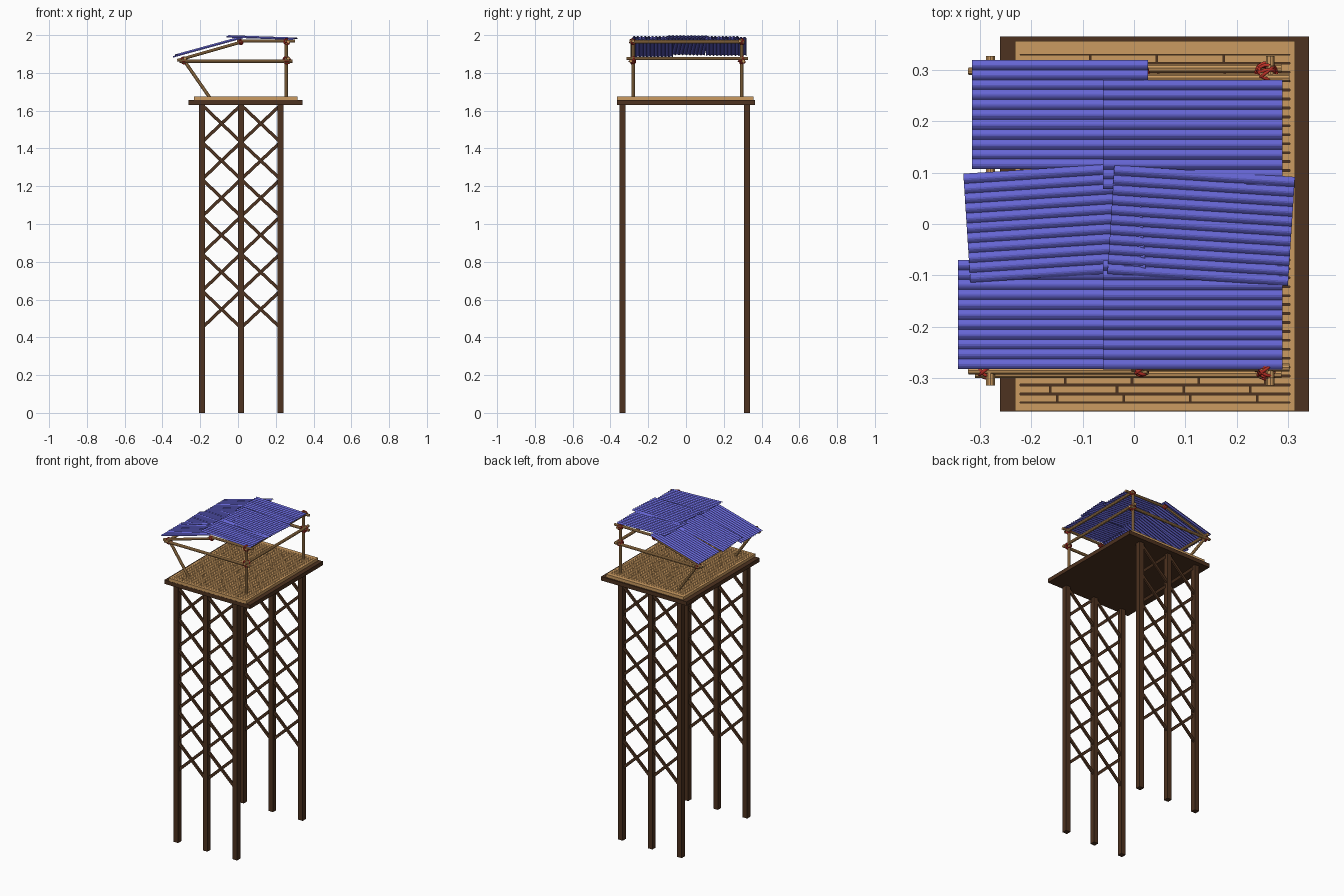
import bpy, bmesh, math, random
from mathutils import Vector, Matrix

if "Cube" in bpy.data.objects:
    bpy.data.objects.remove(bpy.data.objects["Cube"])

random.seed(4)


def material(name, rgb):
    m = bpy.data.materials.new(name)
    m.diffuse_color = (*rgb, 1)
    m.use_nodes = True
    m.node_tree.nodes["Principled BSDF"].inputs["Base Color"].default_value = m.diffuse_color
    return m


DARK = material("dark_wood", (0.075, 0.032, 0.014))
PALE = material("pale_wood", (0.60, 0.33, 0.12))
ROPE = material("red_rope", (0.50, 0.03, 0.02))
BLUE = material("blue_sheet", (0.13, 0.13, 0.65))


def finish(bm, name, mat, smooth=False):
    bmesh.ops.recalc_face_normals(bm, faces=bm.faces)
    me = bpy.data.meshes.new(name)
    bm.to_mesh(me)
    bm.free()
    me.materials.append(mat)
    for p in me.polygons:
        p.use_smooth = smooth
    ob = bpy.data.objects.new(name, me)
    bpy.context.collection.objects.link(ob)
    return ob


def add_box(bm, lo, hi):
    lo, hi = Vector(lo), Vector(hi)
    mat = Matrix.Translation((lo + hi) / 2) @ Matrix.Diagonal((*(hi - lo), 1))
    bmesh.ops.create_cube(bm, size=1, matrix=mat)


def box(name, lo, hi, mat):
    bm = bmesh.new()
    add_box(bm, lo, hi)
    return finish(bm, name, mat)


def pole(name, a, b, r=0.009):
    a, b = Vector(a), Vector(b)
    d = b - a
    mat = Matrix.Translation((a + b) / 2) @ d.to_track_quat('Z', 'Y').to_matrix().to_4x4()
    bm = bmesh.new()
    bmesh.ops.create_cone(bm, cap_ends=True, segments=10, radius1=r, radius2=r,
                          depth=d.length, matrix=mat)
    return finish(bm, name, PALE)


# Tower legs and cross bracing on the front and back
LEG_X = (-0.19, 0.016, 0.225)
Z0, Z1, N = 0.45, 1.63, 6
for side, y in (("front", -0.337), ("back", 0.322)):
    for i, x in enumerate(LEG_X):
        box(f"{side}_leg_{i}", (x - .016, y - .016, 0), (x + .016, y + .016, 1.64), DARK)
    bm = bmesh.new()
    h = (Z1 - Z0) / N
    for xa, xb in zip(LEG_X, LEG_X[1:]):
        for k in range(N):
            for s in (1, -1):
                mid = Vector(((xa + xb) / 2, y + s * 0.005, Z0 + (k + .5) * h))
                ang = math.atan2(h, xb - xa) * s
                mat = (Matrix.Translation(mid) @ Matrix.Rotation(-ang, 4, 'Y')
                       @ Matrix.Diagonal((math.hypot(h, xb - xa), 0.011, 0.017, 1)))
                bmesh.ops.create_cube(bm, size=1, matrix=mat)
    finish(bm, f"{side}_cross_braces", DARK)

# Platform slab and the dark bed under the planks
box("platform_slab", (-.261, -.366, 1.631), (.341, .366, 1.656), DARK)
box("plank_bed", (-.225, -.355, 1.65), (.307, .34, 1.669), DARK)

# Deck rim and staggered planks
bm = bmesh.new()
zb, zt = 1.65, 1.675
X0, X1, Y0, Y1 = -0.222, 0.304, -0.349, 0.331
add_box(bm, (-.232, -.365, zb), (.314, Y0, zt))
add_box(bm, (-.232, Y1, zb), (.314, .357, zt))
add_box(bm, (-.232, Y0, zb), (X0, Y1, zt))
add_box(bm, (X1, Y0, zb), (.314, Y1, zt))
finish(bm, "deck_rim", PALE)
bm = bmesh.new()
rows = 39
step = (Y1 - Y0) / rows
for r in range(rows):
    x = X0
    cut = X0 + random.uniform(0.05, 0.15)
    y = Y0 + r * step
    while x < X1:
        end = min(cut, X1)
        if X1 - end < 0.03:
            end = X1
        add_box(bm, (x, y + .0017, 1.666), (end - (.003 if end < X1 else 0), y + step - .0017, zt))
        x, cut = end, end + 0.13
finish(bm, "deck_planks", PALE)

# Shelter frame: posts, leaning posts, rails on each side
for side, yp, yr, yf, s in (("front", -.28, -.288, -.280, -1), ("back", .295, .300, .285, 1)):
    pole(f"{side}_right_post", (.255, yp, 1.67), (.255, yp, 1.98))
    pole(f"{side}_leaning_post", (-.15, yp, 1.67), (-.29, yp, 1.872))
    pole(f"{side}_lower_rail", (-.31, yr + s * .004, 1.862), (.288, yr + s * .004, 1.862))
    pole(f"{side}_sloped_rail", (-.322, yr - s * .002, 1.866), (.027, yr - s * .002, 1.966), .008)
    pole(f"{side}_top_rail", (-.005, yf, 1.968), (.303, yf, 1.968), .008)
pole("left_beam", (-.28, -.315, 1.876), (-.28, .328, 1.876))
pole("right_lower_beam", (.266, -.315, 1.876), (.266, .328, 1.876))
pole("right_top_beam", (.266, -.30, 1.964), (.266, .31, 1.964))


# Rope lashings: a few tilted rings at each joint
def lashing(name, p, R=0.018, r=0.0035, seg=14, sides=6):
    bm = bmesh.new()
    for tilt in ((0.3, 0, 0), (1.2, 0.5, 0), (1.3, 1.5, 0.4), (-0.6, 0.7, 0)):
        rot = (Matrix.Rotation(tilt[2], 3, 'Z') @ Matrix.Rotation(tilt[1], 3, 'Y')
               @ Matrix.Rotation(tilt[0], 3, 'X'))
        vs = []
        for i in range(seg):
            a = 2 * math.pi * i / seg
            for j in range(sides):
                b = 2 * math.pi * j / sides
                q = R + r * math.cos(b)
                v = Vector((q * math.cos(a), q * math.sin(a), r * math.sin(b)))
                vs.append(bm.verts.new(Vector(p) + rot @ v))
        for i in range(seg):
            for j in range(sides):
                k, l = (i + 1) % seg, (j + 1) % sides
                bm.faces.new((vs[i * sides + j], vs[k * sides + j],
                              vs[k * sides + l], vs[i * sides + l]))
    finish(bm, name, ROPE, True)


for side, y in (("front", -.283), ("back", .295)):
    lashing(f"{side}_left_lashing", (-.287, y, 1.866))
    lashing(f"{side}_right_lashing", (.258, y, 1.867), 0.02)
    lashing(f"{side}_ridge_lashing", (.014, y, 1.963), 0.013)
    lashing(f"{side}_top_lashing", (.258, y, 1.965), 0.016)


# Corrugated roof sheets: scalloped profile along y, tilted by slope, turned by yaw
def sheet(name, cx, cy, z, length, slope, yaw, waves=11, width=0.213, amp=0.006, t=0.002):
    bm = bmesh.new()
    seg = 6
    n = waves * seg
    yaw_m = Matrix.Rotation(math.radians(yaw), 3, 'Z')
    grid = []
    for i in range(n + 1):
        y = -width / 2 + width * i / n
        c = amp * math.sin(math.pi * (i % seg) / seg)
        ring = []
        for sx, off in ((-1, 0), (1, 0), (1, -t), (-1, -t)):
            v = yaw_m @ Vector((sx * length / 2, y, 0))
            ring.append(bm.verts.new((cx + v.x, cy + v.y, z + slope * v.x + c + off)))
        grid.append(ring)
    for a, b in zip(grid, grid[1:]):
        for j in range(4):
            k = (j + 1) % 4
            bm.faces.new((a[j], a[k], b[k], b[j]))
    bm.faces.new(grid[0])
    bm.faces.new(grid[-1][::-1])
    finish(bm, name, BLUE)


S = 0.275


def low(x):
    return 1.884 + S * (x + 0.34)


def flat(x):
    return 1.989 - 0.035 * (x + 0.06)


sheet("sloped_sheet_back", -.1445, .2135, low(-.1445), .343, S, 0)
sheet("sloped_sheet_front", -.1715, -.1765, low(-.1715), .343, S, 0)
sheet("sloped_sheet_middle", -.155, .003, low(-.155) + .006, .343, S, 3.7)
sheet("flat_sheet_back", .115, .1745, flat(.115), .35, -.035, 0)
sheet("flat_sheet_front", .115, -.1775, flat(.115), .35, -.035, 0)
sheet("flat_sheet_middle", .131, -.003, flat(.131) + .005, .353, -.035, -3.7)
